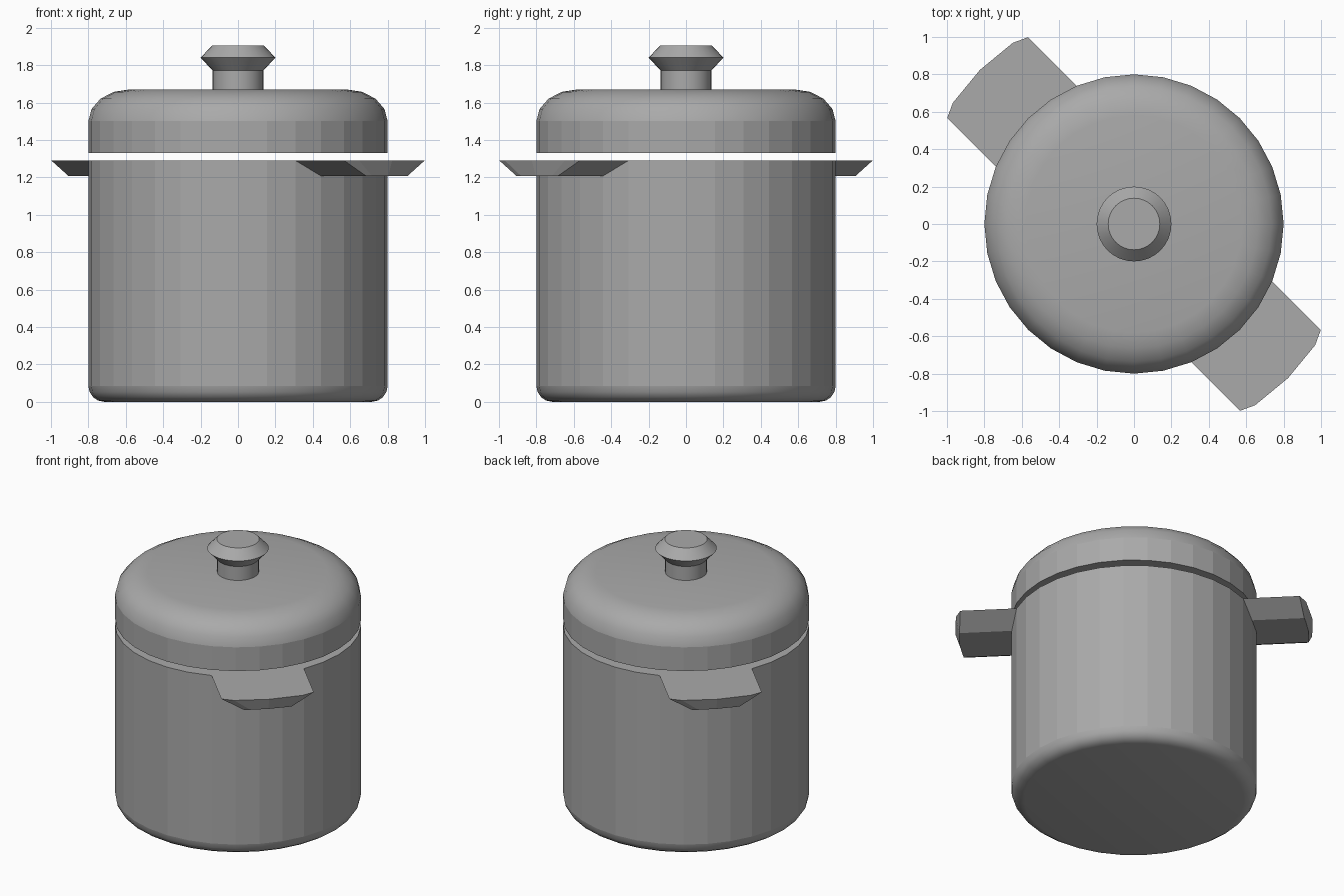
import bpy, bmesh, math
from math import sin, cos, pi, radians

if "Cube" in bpy.data.objects:
    bpy.data.objects.remove(bpy.data.objects["Cube"])

SIDES = 32

steel = bpy.data.materials.new("grey_steel")
steel.diffuse_color = (0.40, 0.40, 0.40, 1)
steel.use_nodes = True
steel.node_tree.nodes["Principled BSDF"].inputs["Base Color"].default_value = steel.diffuse_color


def finish(name, bm, smooth=None):
    bmesh.ops.recalc_face_normals(bm, faces=bm.faces[:])
    if smooth:
        for f in bm.faces:
            f.smooth = smooth(f)
    me = bpy.data.meshes.new(name)
    bm.to_mesh(me)
    bm.free()
    me.materials.append(steel)
    ob = bpy.data.objects.new(name, me)
    bpy.context.scene.collection.objects.link(ob)
    return ob


def lathe(name, profile, smooth=None):
    """Closed turned solid: (radius, z) profile with flat caps at both ends."""
    bm = bmesh.new()
    rings = [[bm.verts.new((r * cos(2 * pi * i / SIDES), r * sin(2 * pi * i / SIDES), z))
              for i in range(SIDES)] for r, z in profile]
    for a, b in zip(rings, rings[1:]):
        for i in range(SIDES):
            j = (i + 1) % SIDES
            bm.faces.new((a[i], a[j], b[j], b[i]))
    bm.faces.new(rings[0])
    bm.faces.new(rings[-1])
    return finish(name, bm, smooth)


def arc(cr, cz, rr, rz, start, end, steps):
    return [(cr + rr * cos(radians(start + (end - start) * k / steps)),
             cz + rz * sin(radians(start + (end - start) * k / steps)))
            for k in range(steps + 1)]


def is_round(f):
    # rounded edges and flat caps blend, upright wall facets stay crisp
    return abs(f.normal.z) > 0.05


# Pot body: hollow, with a rounded base
lathe("pot_body",
      arc(0.715, 0.085, 0.085, 0.085, -90, 0, 4) + [(0.8, 1.29), (0.7, 1.29), (0.7, 0.1)],
      lambda f: is_round(f) and f.calc_center_median().z < 0.09)

# Lid: short wall and domed shoulder, floating just above the rim
lathe("lid", [(0.8, 1.33)] + arc(0.58, 1.50, 0.22, 0.17, 0, 90, 4),
      lambda f: is_round(f) and f.calc_center_median().z > 1.4)

# Lid knob
knob = lathe("lid_knob", [(0.135, 1.66), (0.135, 1.77), (0.2, 1.84), (0.138, 1.905)],
             lambda f: len(f.verts) == 4)
for e in knob.data.edges:
    a, b = (knob.data.vertices[i].co.z for i in e.vertices)
    e.use_edge_sharp = abs(a - b) < 1e-5


# Side handles: tapered grips with a curved outer end, on opposite diagonals
def handle(name, angle):
    bm = bmesh.new()
    top = [(0.72, -0.305), (1.107, -0.305), (1.143, -0.227), (1.165, 0),
           (1.143, 0.227), (1.107, 0.305), (0.72, 0.305)]
    low = [(0.72, -0.158), (1.125, -0.158), (1.130, -0.118), (1.137, 0),
           (1.130, 0.118), (1.125, 0.158), (0.72, 0.158)]
    c, s = cos(angle), sin(angle)
    up, dn = [[bm.verts.new((u * c - v * s, u * s + v * c, z)) for u, v in pts]
              for pts, z in ((top, 1.29), (low, 1.208))]
    bm.faces.new(up)
    bm.faces.new(dn)
    for i in range(len(up)):
        j = (i + 1) % len(up)
        bm.faces.new((up[i], up[j], dn[j], dn[i]))
    finish(name, bm)


handle("right_handle", radians(-45))
handle("left_handle", radians(135))
